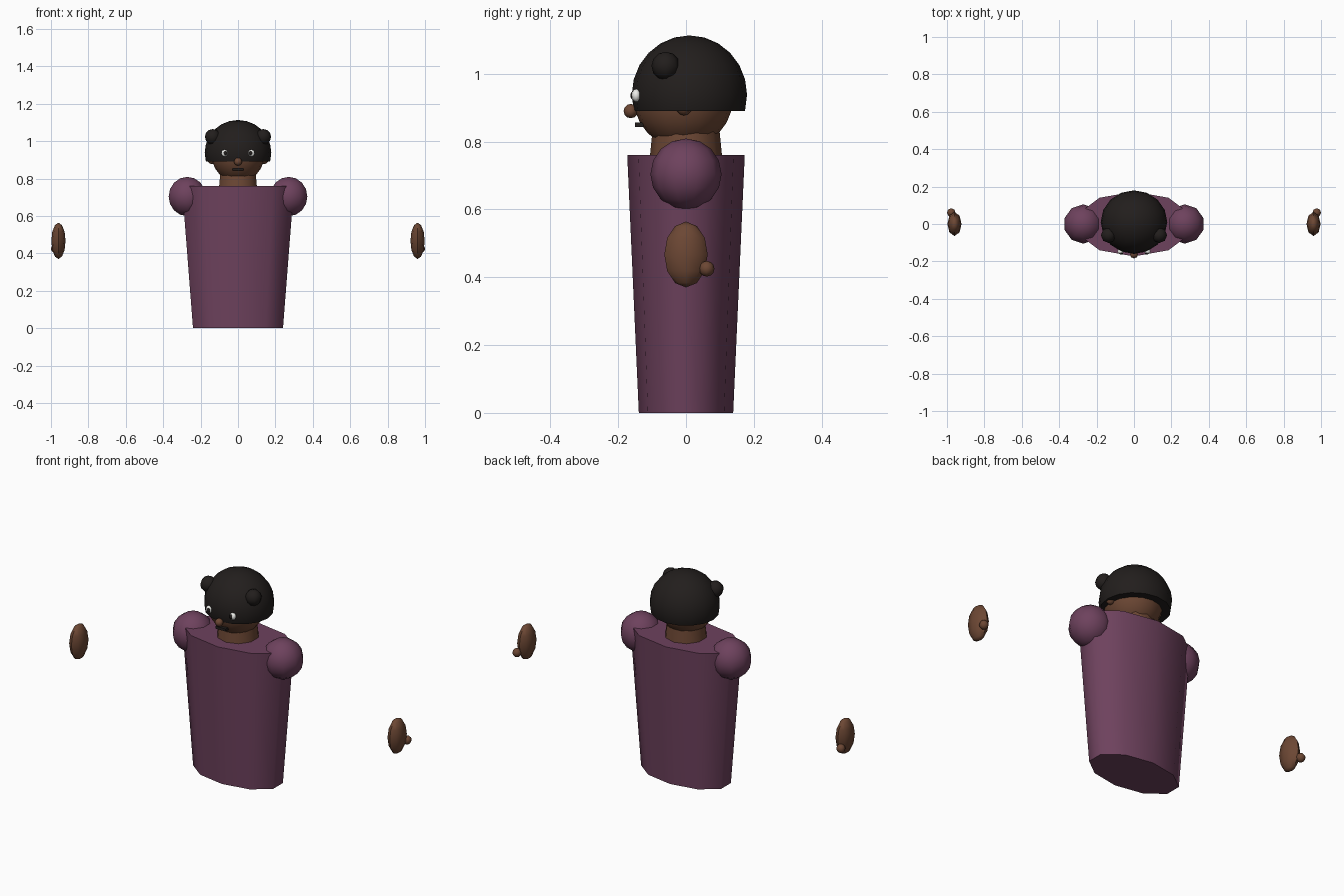
import bpy, bmesh, math

if "Cube" in bpy.data.objects:
    bpy.data.objects.remove(bpy.data.objects["Cube"])


def material(name, rgb):
    m = bpy.data.materials.new(name)
    m.diffuse_color = (*rgb, 1)
    m.use_nodes = True
    m.node_tree.nodes["Principled BSDF"].inputs["Base Color"].default_value = m.diffuse_color
    return m


SKIN = material("brown_skin", (0.15, 0.063, 0.034))
CLOTH = material("plum_cloth", (0.155, 0.054, 0.11))
BLACK = material("black_hair", (0.016, 0.013, 0.012))
WHITE = material("eye_white", (0.85, 0.85, 0.82))


def finish(name, mat, angle=60):
    ob = bpy.context.object
    ob.name = name
    ob.data.materials.append(mat)
    bpy.ops.object.transform_apply(location=False, rotation=False, scale=True)
    bpy.ops.object.shade_smooth_by_angle(angle=math.radians(angle))
    return ob


def ball(name, loc, size, mat, seg=10, rings=8):
    bpy.ops.mesh.primitive_uv_sphere_add(segments=seg, ring_count=rings, radius=1, location=loc)
    bpy.context.object.scale = size
    return finish(name, mat)


def cone(name, r1, r2, z1, z2, flat, mat):
    bpy.ops.mesh.primitive_cone_add(vertices=10, radius1=r1, radius2=r2, depth=z2 - z1,
                                    location=(0, 0, (z1 + z2) / 2))
    bpy.context.object.scale = (1, flat, 1)
    return finish(name, mat)


# torso and neck
cone("torso", 0.253, 0.315, 0, 0.76, 0.55, CLOTH)
cone("neck", 0.11, 0.098, 0.72, 0.84, 1, SKIN)

# head
ball("head", (0, -0.008, 0.93), (0.142, 0.147, 0.15), SKIN, 16, 12)

# hair cap: sphere cut flat at the lower edge
hair = ball("hair_cap", (0, 0.01, 0.938), (0.178, 0.17, 0.175), BLACK, 16, 12)
bm = bmesh.new()
bm.from_mesh(hair.data)
bmesh.ops.bisect_plane(bm, geom=bm.verts[:] + bm.edges[:] + bm.faces[:],
                       plane_co=(0, 0, -0.048), plane_no=(0, 0, -1), clear_outer=True)
bmesh.ops.holes_fill(bm, edges=[e for e in bm.edges if e.is_boundary])
bm.to_mesh(hair.data)
bm.free()
bpy.ops.object.shade_smooth_by_angle(angle=math.radians(60))

# nose and mouth
ball("nose", (0, -0.163, 0.89), (0.022, 0.021, 0.021), SKIN, 8, 6)
bpy.ops.mesh.primitive_cube_add(size=1, location=(0, -0.138, 0.85))
bpy.context.object.scale = (0.06, 0.025, 0.014)
finish("mouth", BLACK, 30)

# paired parts
for side, s in (("left", -1), ("right", 1)):
    ball(side + "_shoulder", (s * 0.271, 0, 0.704), (0.105, 0.105, 0.105), CLOTH, 10, 8)
    ball(side + "_hand", (s * 0.96, 0, 0.467), (0.038, 0.064, 0.097), SKIN, 8, 6)
    ball(side + "_thumb", (s * 0.977, 0.061, 0.425), (0.023, 0.023, 0.023), SKIN, 8, 6)
    ball(side + "_hair_bun", (s * 0.135, -0.06, 1.023), (0.042, 0.042, 0.042), BLACK, 8, 6)
    ball(side + "_ear", (s * 0.14, -0.006, 0.905), (0.025, 0.025, 0.028), SKIN, 8, 6)
    ball(side + "_eye", (s * 0.072, -0.147, 0.936), (0.018, 0.014, 0.019), WHITE, 8, 6)
    ball(side + "_pupil", (s * 0.068, -0.157, 0.936), (0.01, 0.007, 0.012), BLACK, 8, 6)
